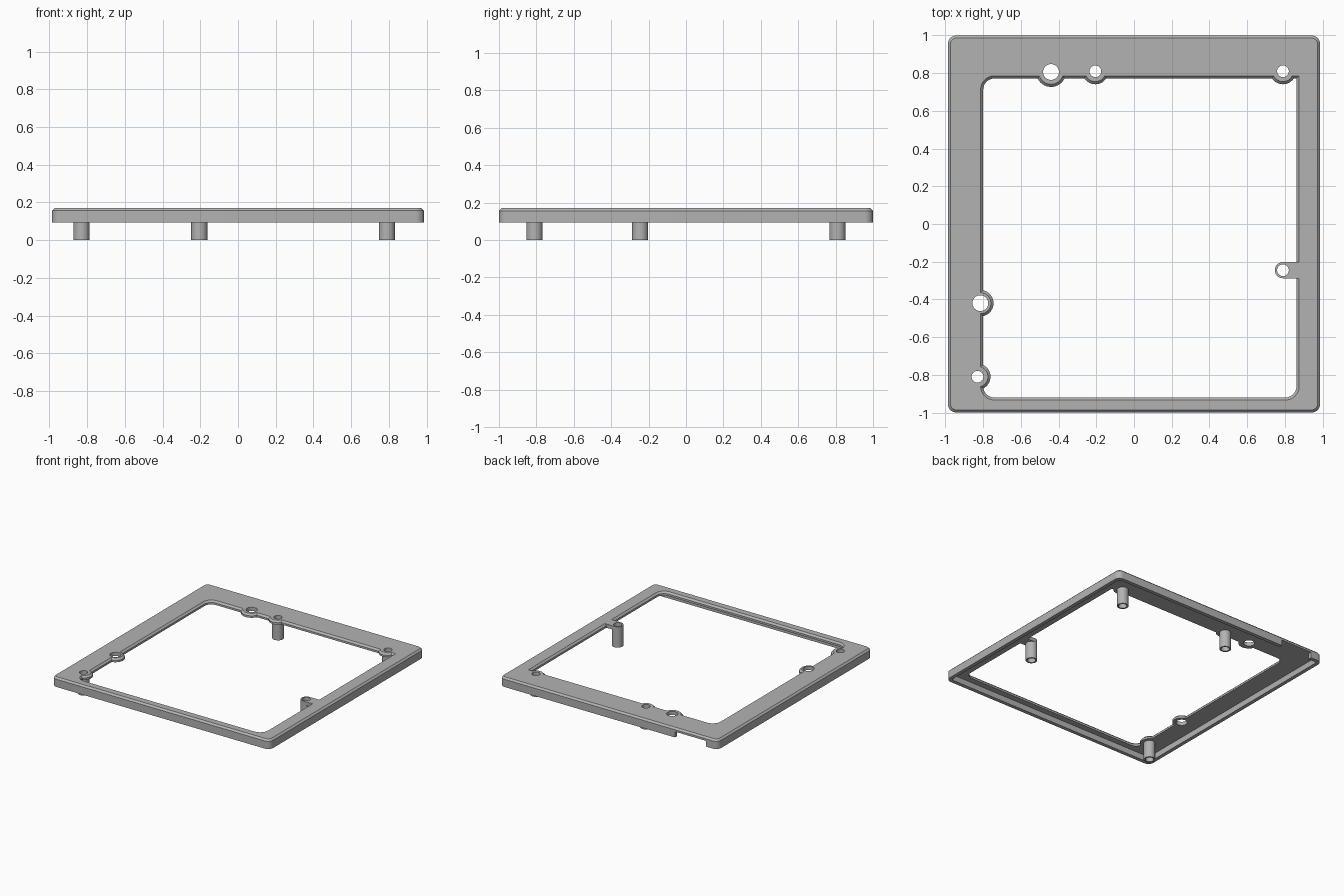
import bpy, bmesh
from math import sin, cos, pi, radians

cube = bpy.data.objects.get("Cube")
if cube:
    bpy.data.objects.remove(cube)

TOP, UNDER, RIM = 0.17, 0.14, 0.093   # plate top, plate underside, wall foot
CH = 0.014                            # chamfer width

grey = bpy.data.materials.new("light grey plastic")
grey.use_nodes = True
colour = (0.45, 0.45, 0.45, 1)
grey.diffuse_color = colour
grey.node_tree.nodes["Principled BSDF"].inputs["Base Color"].default_value = colour


def rounded(x0, y0, x1, y1, radii, steps=8):
    """Outline from the right back corner, counter-clockwise."""
    pts = []
    corners = [(x1, y1, -1, -1), (x0, y1, 1, -1), (x0, y0, 1, 1), (x1, y0, -1, 1)]
    for i, ((x, y, sx, sy), r) in enumerate(zip(corners, radii)):
        if r < 0.002:
            pts.append((x, y))
            continue
        for k in range(steps + 1):
            a = (i + k / steps) * pi / 2
            pts.append((x + sx * r + r * cos(a), y + sy * r + r * sin(a)))
    return pts


def circle(x, y, r, n=40):
    return [(x + r * cos(2 * pi * k / n), y + r * sin(2 * pi * k / n)) for k in range(n)]


def loft(name, layers):
    """Closed solid through matching outlines, each given as (outline, z)."""
    bm = bmesh.new()
    rings = [[bm.verts.new((x, y, z)) for x, y in pts] for pts, z in layers]
    n = len(rings[0])
    for low, high in zip(rings, rings[1:]):
        for i in range(n):
            j = (i + 1) % n
            bm.faces.new((low[i], low[j], high[j], high[i]))
    bm.faces.new(rings[0][::-1])
    bm.faces.new(rings[-1])
    bmesh.ops.recalc_face_normals(bm, faces=bm.faces)
    mesh = bpy.data.meshes.new(name)
    bm.to_mesh(mesh)
    bm.free()
    mesh.materials.append(grey)
    obj = bpy.data.objects.new(name, mesh)
    bpy.context.collection.objects.link(obj)
    return obj


def combine(target, tool, operation):
    mod = target.modifiers.new("combine", 'BOOLEAN')
    mod.operation, mod.solver, mod.object = operation, 'EXACT', tool
    bpy.context.view_layer.objects.active = target
    bpy.ops.object.modifier_apply(modifier=mod.name)
    bpy.data.objects.remove(tool)


def box(name, x0, y0, x1, y1, z0, z1):
    pts = rounded(x0, y0, x1, y1, [0] * 4)
    return loft(name, [(pts, z0), (pts, z1)])


def smooth(obj):
    bpy.ops.object.select_all(action='DESELECT')
    obj.select_set(True)
    bpy.context.view_layer.objects.active = obj
    bpy.ops.object.shade_smooth_by_angle(angle=radians(25))


# Outer shell with a chamfered top edge
def outer(d, r):
    return rounded(-0.987 + d, -1 + d, 0.987 - d, 1 - d, [r] * 4)


frame = loft("frame", [(outer(0, 0.045), RIM), (outer(0, 0.045), TOP - CH),
                       (outer(CH, 0.031), TOP)])

# Hollow underside, leaving a thin wall all round
combine(frame, loft("cavity", [(outer(0.03, 0.02), RIM - 0.05),
                               (outer(0.03, 0.02), UNDER)]), 'DIFFERENCE')


# Off-centre opening with one square corner, flared at the top
def opening(d):
    r = 0.06 + d
    return rounded(-0.80 - d, -0.92 - d, 0.862 + d, 0.772 + d, [0, r, r, r])


combine(frame, loft("opening", [(opening(0), 0), (opening(0), TOP - CH),
                                (opening(CH), TOP), (opening(CH), TOP + 0.1)]), 'DIFFERENCE')

# Cable notch in the back wall
combine(frame, box("notch", -0.88, 0.94, -0.60, 1.1, 0, UNDER), 'DIFFERENCE')

# Bosses round the holes: x, y, boss radius, hole radius
posts = [(-0.83, -0.81), (-0.205, 0.81), (0.79, 0.81)]
bosses = [(x, y, 0.069, 0.031) for x, y in posts]
bosses += [(-0.44, 0.806, 0.079, 0.042), (-0.815, -0.42, 0.07, 0.042)]
for x, y, r, _ in bosses:
    combine(frame, loft("boss", [(circle(x, y, r), UNDER), (circle(x, y, r), TOP - CH),
                                 (circle(x, y, r - CH), TOP)]), 'UNION')

# Tab reaching into the opening
TX, TY, TR = 0.79, -0.245, 0.043
combine(frame, box("tab", TX, TY - TR, 0.92, TY + TR, UNDER, TOP), 'UNION')
combine(frame, loft("tab_end", [(circle(TX, TY, TR), UNDER), (circle(TX, TY, TR), TOP)]), 'UNION')

# Through holes
for x, y, _, r in bosses + [(TX, TY, TR, 0.031)]:
    hole = circle(x, y, r)
    combine(frame, loft("hole", [(hole, 0.05), (hole, TOP + 0.1)]), 'DIFFERENCE')
smooth(frame)

# Hollow posts under the plate
for name, (x, y) in zip(("front_right_post", "back_middle_post", "back_left_post", "tab_post"),
                        posts + [(TX, TY)]):
    post = loft(name, [(circle(x, y, TR), 0), (circle(x, y, TR), UNDER)])
    bore = circle(x, y, 0.031)
    combine(post, loft("bore", [(bore, -0.1), (bore, UNDER + 0.1)]), 'DIFFERENCE')
    smooth(post)
